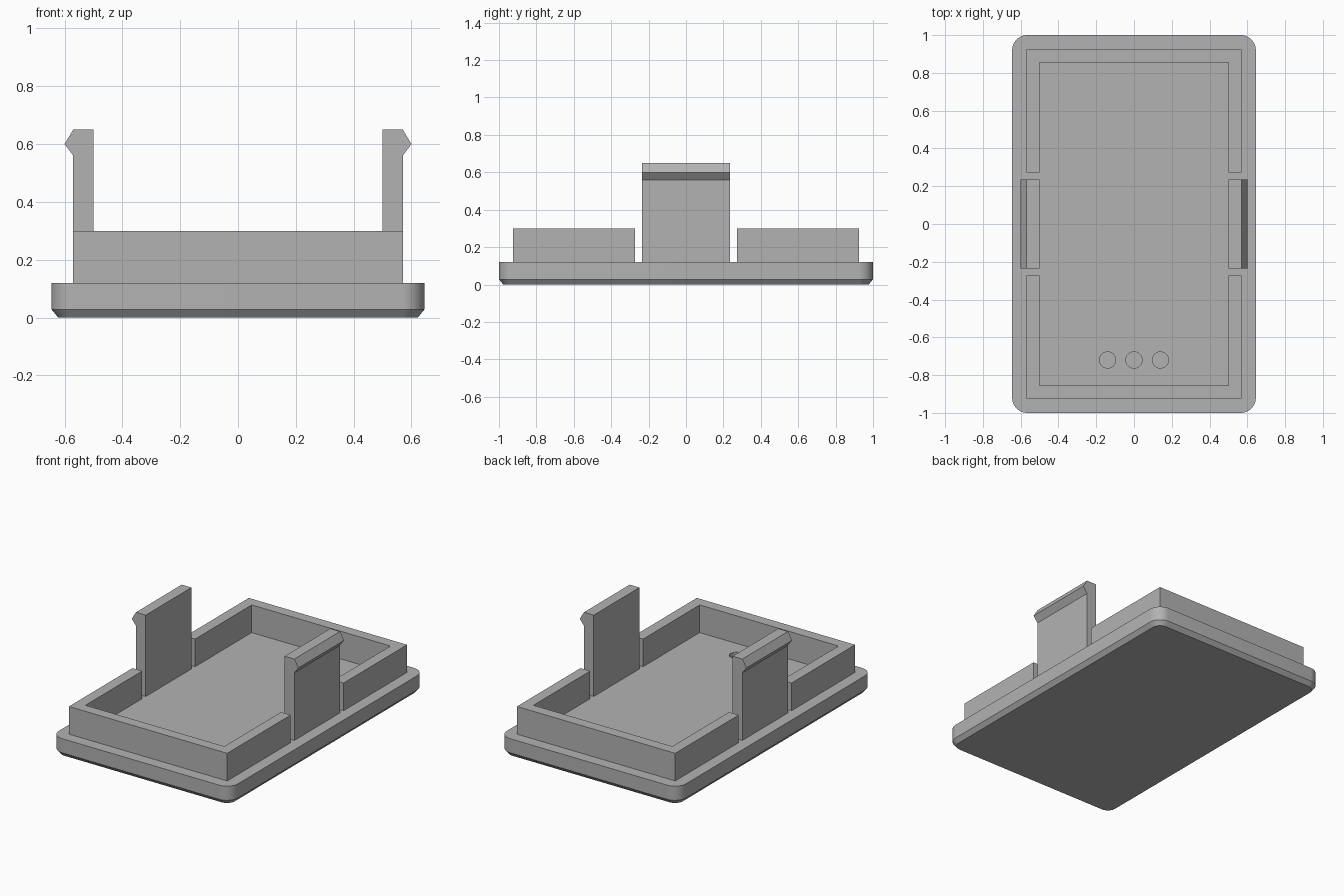
import bpy, bmesh, math
from mathutils import Vector

cube = bpy.data.objects.get("Cube")
if cube:
    bpy.data.objects.remove(cube, do_unlink=True)

grey = bpy.data.materials.new("light_grey_plastic")
grey.use_nodes = True
grey.diffuse_color = (0.45, 0.45, 0.45, 1)
grey.node_tree.nodes["Principled BSDF"].inputs["Base Color"].default_value = grey.diffuse_color

FLOOR = 0.12
WALL_TOP = 0.30


def finish(name, bm):
    bmesh.ops.recalc_face_normals(bm, faces=bm.faces)
    mesh = bpy.data.meshes.new(name)
    bm.to_mesh(mesh)
    bm.free()
    mesh.materials.append(grey)
    obj = bpy.data.objects.new(name, mesh)
    bpy.context.collection.objects.link(obj)
    return obj


def prism(name, points, direction):
    """Extrude a closed profile along a direction."""
    bm = bmesh.new()
    face = bm.faces.new([bm.verts.new(p) for p in points])
    result = bmesh.ops.extrude_face_region(bm, geom=[face], use_keep_orig=True)
    moved = [v for v in result["geom"] if isinstance(v, bmesh.types.BMVert)]
    bmesh.ops.translate(bm, verts=moved, vec=Vector(direction))
    return finish(name, bm)


def rounded_loop(bm, half_x, half_y, radius, z, steps=10):
    verts = []
    for i, (sx, sy) in enumerate([(1, 1), (-1, 1), (-1, -1), (1, -1)]):
        for k in range(steps + 1):
            a = math.pi / 2 * (i + k / steps)
            verts.append(bm.verts.new((sx * (half_x - radius) + radius * math.cos(a),
                                       sy * (half_y - radius) + radius * math.sin(a), z)))
    return verts


# Base plate: rounded rectangle with a chamfered underside
bm = bmesh.new()
rings = [rounded_loop(bm, 0.645 - inset, 1 - inset, 0.08 - inset, z)
         for inset, z in [(0.023, 0), (0, 0.028), (0, FLOOR)]]
bm.faces.new(rings[0])
bm.faces.new(rings[-1])
for low, high in zip(rings, rings[1:]):
    for i in range(len(low)):
        j = (i + 1) % len(low)
        bm.faces.new((low[i], low[j], high[j], high[i]))
base = finish("base_plate", bm)

# Three blind round holes near the front
bm = bmesh.new()
for x in (-0.14, 0, 0.14):
    made = bmesh.ops.create_cone(bm, cap_ends=True, segments=32,
                                 radius1=0.043, radius2=0.043, depth=0.14)
    bmesh.ops.translate(bm, verts=made["verts"], vec=(x, -0.72, FLOOR))
cutter = finish("hole_cutter", bm)
cutter.hide_render = True
cut = base.modifiers.new("holes", "BOOLEAN")
cut.operation = "DIFFERENCE"
cut.solver = "EXACT"
cut.object = cutter
bpy.context.view_layer.objects.active = base
base.select_set(True)
bpy.ops.object.modifier_apply(modifier=cut.name)
bpy.data.objects.remove(cutter, do_unlink=True)
bpy.ops.object.shade_smooth_by_angle(angle=math.radians(30))

# U-shaped rim walls at both ends
OUT_X, IN_X, OUT_Y, IN_Y, GAP_Y = 0.57, 0.50, 0.925, 0.855, 0.272
half = [(OUT_X, GAP_Y), (OUT_X, OUT_Y)]
inner = [(-IN_X, GAP_Y), (-IN_X, IN_Y), (IN_X, IN_Y), (IN_X, GAP_Y)]
outline = half + [(-x, y) for x, y in reversed(half)] + inner
for name, side in (("front_rim_wall", -1), ("back_rim_wall", 1)):
    prism(name, [(x, side * y, FLOOR) for x, y in outline], (0, 0, WALL_TOP - FLOOR))

# Snap clips with an outward hook
CLIP_Y = 0.235
hook = [(IN_X, FLOOR), (OUT_X, FLOOR), (OUT_X, 0.56), (0.60, 0.60), (OUT_X, 0.65), (IN_X, 0.65)]
for name, side in (("left_clip", 1), ("right_clip", -1)):
    prism(name, [(side * x, -CLIP_Y, z) for x, z in hook], (0, 2 * CLIP_Y, 0))
